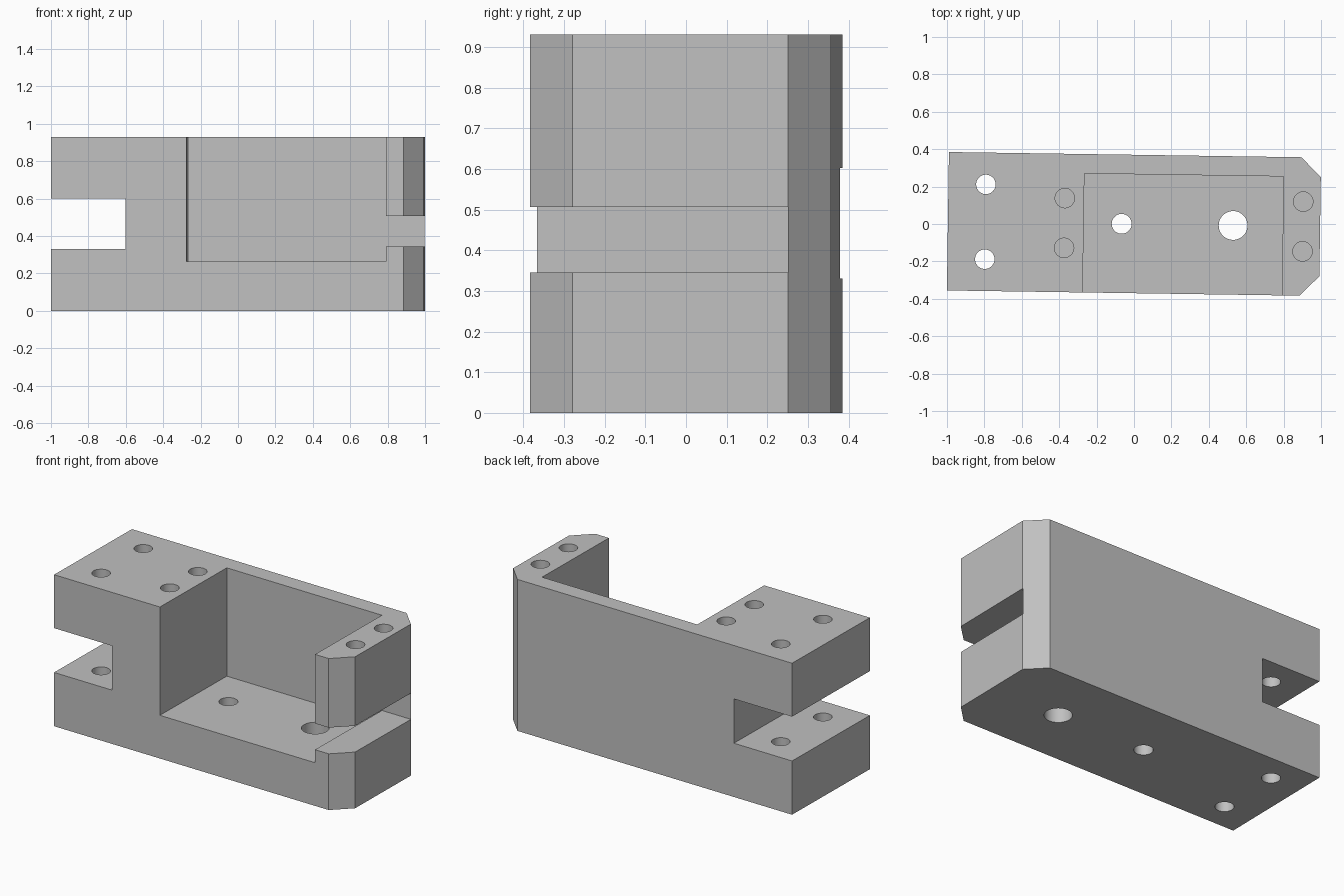
import bpy, bmesh, math
from mathutils import Matrix

if "Cube" in bpy.data.objects:
    bpy.data.objects.remove(bpy.data.objects["Cube"], do_unlink=True)

HEIGHT, HALF_X, HALF_Y, CHAMFER = 0.93, 0.995, 0.37, 0.105

grey = bpy.data.materials.new("light_grey")
grey.use_nodes = True
grey_colour = (0.53, 0.53, 0.53, 1)
grey.diffuse_color = grey_colour
grey.node_tree.nodes["Principled BSDF"].inputs["Base Color"].default_value = grey_colour


def make_object(name, bm):
    mesh = bpy.data.meshes.new(name)
    bmesh.ops.recalc_face_normals(bm, faces=bm.faces)
    bm.to_mesh(mesh)
    bm.free()
    mesh.materials.append(grey)
    obj = bpy.data.objects.new(name, mesh)
    bpy.context.collection.objects.link(obj)
    return obj


def box(name, x0, x1, y0, y1, z0, z1):
    bm = bmesh.new()
    place = (Matrix.Translation(((x0 + x1) / 2, (y0 + y1) / 2, (z0 + z1) / 2))
             @ Matrix.Diagonal((x1 - x0, y1 - y0, z1 - z0, 1)))
    bmesh.ops.create_cube(bm, size=1, matrix=place)
    return make_object(name, bm)


def drill(name, x, y, radius, z0, z1):
    bm = bmesh.new()
    bmesh.ops.create_cone(bm, cap_ends=True, segments=48, radius1=radius, radius2=radius,
                          depth=z1 - z0, matrix=Matrix.Translation((x, y, (z0 + z1) / 2)))
    return make_object(name, bm)


# Block with two chamfered upright corners on its left end
bm = bmesh.new()
outline = [(-HALF_X, -HALF_Y), (HALF_X - CHAMFER, -HALF_Y), (HALF_X, CHAMFER - HALF_Y),
           (HALF_X, HALF_Y - CHAMFER), (HALF_X - CHAMFER, HALF_Y), (-HALF_X, HALF_Y)]
base = bm.faces.new([bm.verts.new((x, y, 0)) for x, y in outline])
rim = bmesh.ops.extrude_face_region(bm, geom=[base])["geom"]
bmesh.ops.translate(bm, vec=(0, 0, HEIGHT), verts=[v for v in rim if isinstance(v, bmesh.types.BMVert)])
body = make_object("bracket_body", bm)

# Large pocket, fork slot and end wall slot
cutters = [
    box("pocket_cutter", -0.269, 0.796, -0.6, 0.266, 0.265, 1.2),
    box("fork_slot_cutter", -1.3, -0.596, -0.6, 0.6, 0.33, 0.602),
    box("end_slot_cutter", 0.7, 1.3, -0.6, 0.266, 0.345, 0.506),
]

# Through holes in the pocket floor
cutters.append(drill("small_floor_hole", -0.066, 0, 0.053, -0.2, 0.5))
cutters.append(drill("large_floor_hole", 0.53, 0, 0.077, -0.2, 0.5))

# Paired fork holes and blind screw holes
for side in (-1, 1):
    cutters.append(drill("fork_hole", -0.795, side * 0.2, 0.052, -0.2, 1.2))
    for x in (-0.372, 0.903):
        cutters.append(drill("screw_hole", x, side * 0.133, 0.052, HEIGHT - 0.3, 1.2))

bpy.context.view_layer.objects.active = body
body.select_set(True)
for cutter in cutters:
    cutter.hide_render = True
    cut = body.modifiers.new(cutter.name, "BOOLEAN")
    cut.operation, cut.solver, cut.object = "DIFFERENCE", "EXACT", cutter
    bpy.ops.object.modifier_apply(modifier=cut.name)
    bpy.data.objects.remove(cutter, do_unlink=True)

# Slight turn of the whole part, with smooth hole walls
body.data.transform(Matrix.Rotation(-0.0148, 4, "Z"))
bpy.ops.object.shade_smooth_by_angle(angle=math.radians(30))
